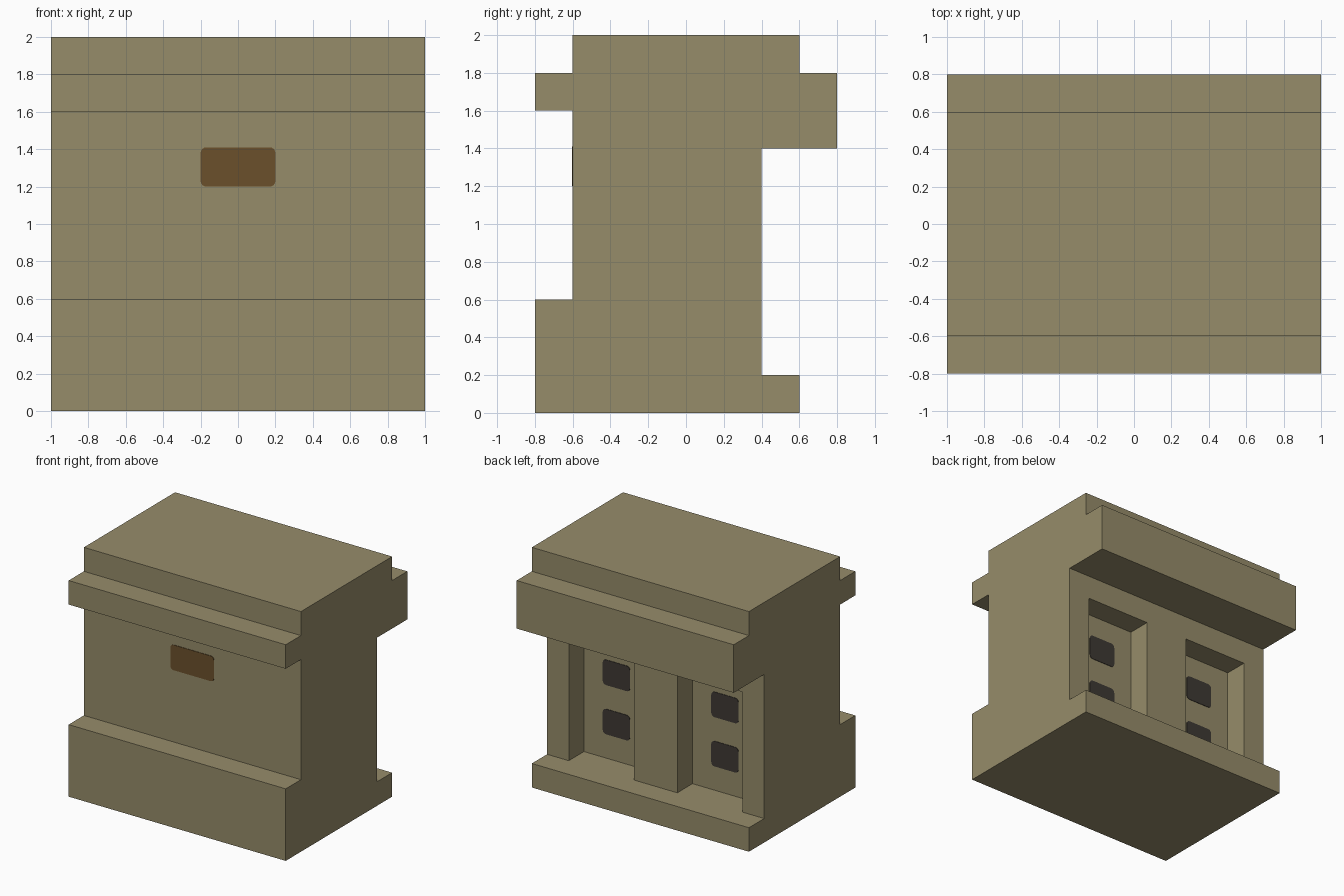
import bpy, bmesh, math

if "Cube" in bpy.data.objects:
    bpy.data.objects.remove(bpy.data.objects["Cube"])


def material(name, srgb):
    m = bpy.data.materials.new(name)
    lin = [((c / 255 + 0.055) / 1.055) ** 2.4 for c in srgb]
    m.diffuse_color = (*lin, 1)
    m.use_nodes = True
    m.node_tree.nodes["Principled BSDF"].inputs["Base Color"].default_value = m.diffuse_color
    return m


TAN = material("tan_casing", (150, 140, 106))
BROWN = material("brown_slot", (107, 80, 43))
DARK = material("dark_window", (62, 57, 52))


def prism(name, points, offset, mat):
    """Extrude a closed outline of 3D points along offset."""
    bm = bmesh.new()
    face = bm.faces.new([bm.verts.new(p) for p in points])
    ext = bmesh.ops.extrude_face_region(bm, geom=[face])
    verts = [v for v in ext["geom"] if isinstance(v, bmesh.types.BMVert)]
    bmesh.ops.translate(bm, verts=verts, vec=offset)
    bmesh.ops.recalc_face_normals(bm, faces=bm.faces)
    mesh = bpy.data.meshes.new(name)
    bm.to_mesh(mesh)
    bm.free()
    mesh.materials.append(mat)
    obj = bpy.data.objects.new(name, mesh)
    bpy.context.collection.objects.link(obj)
    return obj


def rounded_plate(name, cx, cz, w, h, y, dy, mat, r=0.03):
    """Thin upright plate with rounded corners."""
    pts = []
    for i, (sx, sz) in enumerate([(1, 1), (-1, 1), (-1, -1), (1, -1)]):
        for k in range(5):
            a = math.radians(90 * i + 22.5 * k)
            pts.append((cx + sx * (w / 2 - r) + r * math.cos(a), y,
                        cz + sz * (h / 2 - r) + r * math.sin(a)))
    return prism(name, pts, (0, dy, 0), mat)


# Casing: stepped side profile (y, z) extruded across the width
profile = [(-0.8, 0), (0.6, 0), (0.6, 0.2), (0.4, 0.2), (0.4, 1.4), (0.8, 1.4),
           (0.8, 1.8), (0.6, 1.8), (0.6, 2), (-0.6, 2), (-0.6, 1.8), (-0.8, 1.8),
           (-0.8, 1.6), (-0.6, 1.6), (-0.6, 0.6), (-0.8, 0.6)]
casing = prism("casing", [(-1, y, z) for y, z in profile], (2, 0, 0), TAN)

for side, tag in ((-1, "left"), (1, "right")):
    # Recess in the back wall
    x0, x1 = side * 0.5 - 0.3, side * 0.5 + 0.3
    cutter = prism(tag + "_recess_cutter",
                   [(x0, 0.2, 0.2), (x1, 0.2, 0.2), (x1, 0.2, 1.2), (x0, 0.2, 1.2)],
                   (0, 0.3, 0), TAN)
    cutter.hide_render = True
    cutter.hide_viewport = True
    mod = casing.modifiers.new(tag + "_recess", "BOOLEAN")
    mod.operation = "DIFFERENCE"
    mod.solver = "EXACT"
    mod.object = cutter

    # Two dark windows inside each recess
    for z, level in ((0.505, "lower"), (0.915, "upper")):
        rounded_plate(f"{tag}_{level}_window", side * 0.5, z, 0.25, 0.21, 0.198, 0.006, DARK)

# Slot on the front
rounded_plate("front_slot", 0, 1.305, 0.4, 0.21, -0.598, -0.006, BROWN)
